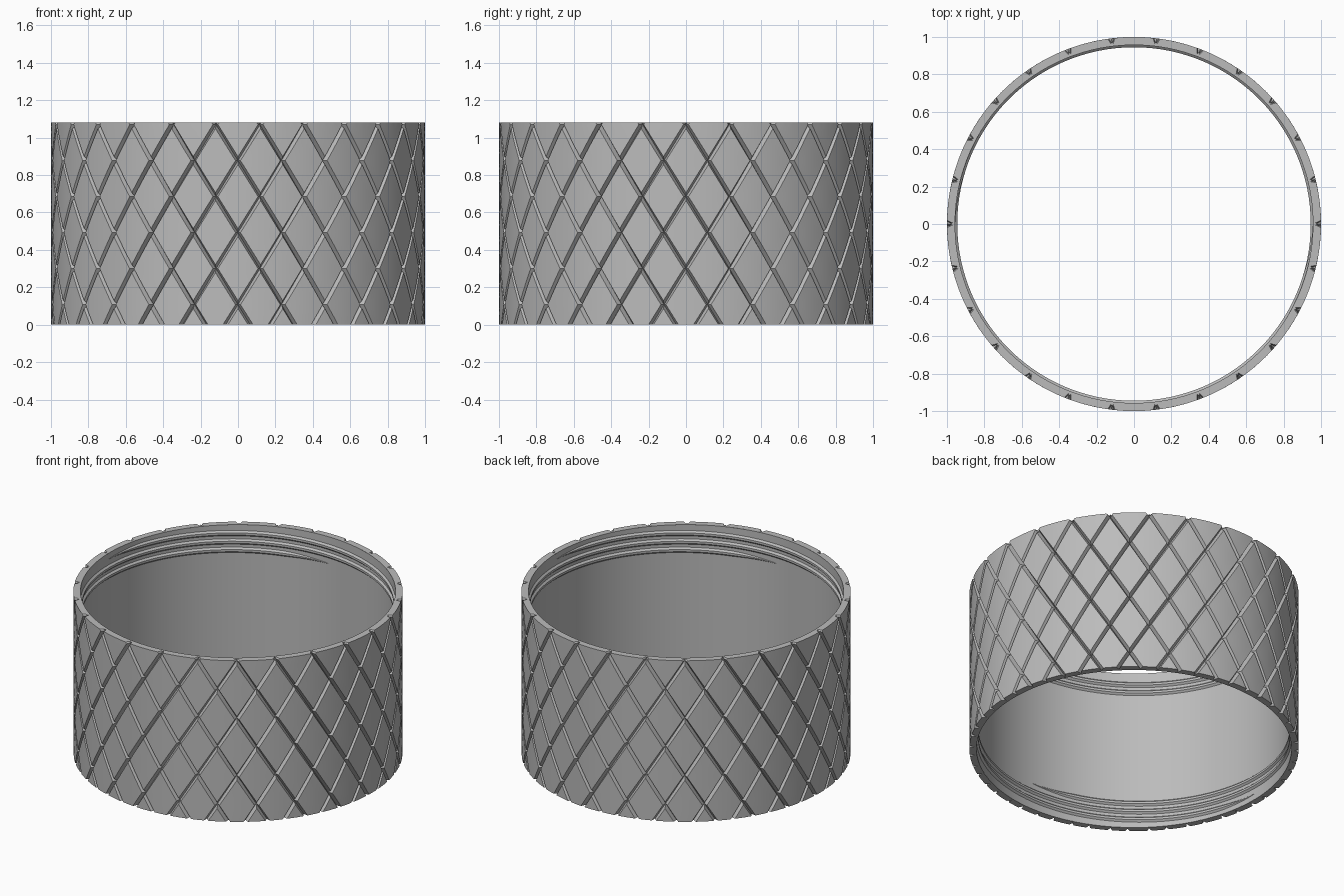
import bpy, bmesh, math
from mathutils import Matrix

if "Cube" in bpy.data.objects:
    bpy.data.objects.remove(bpy.data.objects["Cube"])

HEIGHT, BORE = 1.08, 0.957
COUNT = 26                       # grooves in each direction
STEP = 2 * math.pi / COUNT
RISE = 0.1925                    # height of half a diamond
DEPTH, HALF = 0.03, 0.0135       # groove section

grey = bpy.data.materials.new("satin_grey")
grey.use_nodes = True
grey.diffuse_color = (0.5, 0.5, 0.5, 1)
grey.node_tree.nodes["Principled BSDF"].inputs["Base Color"].default_value = (0.5, 0.5, 0.5, 1)


def polar(r, a, z):
    """Point at angle a, measured from the front towards +x."""
    return (r * math.sin(a), -r * math.cos(a), z)


def finish(bm, name, angle):
    mesh = bpy.data.meshes.new(name)
    bm.to_mesh(mesh)
    bm.free()
    mesh.materials.append(grey)
    obj = bpy.data.objects.new(name, mesh)
    bpy.context.collection.objects.link(obj)
    bpy.ops.object.select_all(action="DESELECT")
    obj.select_set(True)
    bpy.context.view_layer.objects.active = obj
    bpy.ops.object.shade_smooth_by_angle(angle=math.radians(angle))
    return obj


# Knurled outside: a lattice whose rows run along the two groove directions
w = HALF / STEP
offsets = [0, w, 0.28, 0.5, 0.72, 1 - w, 1]
last = len(offsets) - 2
bm = bmesh.new()
for i in range(COUNT):
    for k in range(-1, 7):
        grid = []
        for p in offsets:
            row = []
            for q in offsets:
                u, v = i + p, i + k + q
                r = 1 - DEPTH if p in (0, 1) or q in (0, 1) else 1
                row.append(bm.verts.new(polar(r, STEP * (1 + u + v) / 2, 1.07 - RISE * (v - u))))
            grid.append(row)
        for m in range(last + 1):
            for n in range(last + 1):
                a, b = grid[m][n], grid[m + 1][n]
                c, d = grid[m + 1][n + 1], grid[m][n + 1]
                if m in (0, last) and n in (0, last):      # mitre where grooves cross
                    tris = ((a, b, c), (a, c, d)) if m == n else ((a, b, d), (b, c, d))
                    for t in tris:
                        bm.faces.new(t)
                else:
                    bm.faces.new((a, b, c, d))
bmesh.ops.remove_doubles(bm, verts=bm.verts, dist=1e-5)
for f in bm.faces:
    f.normal_update()
    c = f.calc_center_median()
    if f.normal.x * c.x + f.normal.y * c.y < 0:
        f.normal_flip()

# Trim to height, then close both rims in to the bore
for z, side in ((HEIGHT, 1), (0, -1)):
    geom = bm.verts[:] + bm.edges[:] + bm.faces[:]
    bmesh.ops.bisect_plane(bm, geom=geom, dist=1e-6, plane_co=(0, 0, z),
                           plane_no=(0, 0, side), clear_outer=True)
for z, side in ((HEIGHT, 1), (0, -1)):
    rim = [e for e in bm.edges if e.is_boundary and all(abs(v.co.z - z) < 1e-4 for v in e.verts)]
    new = bmesh.ops.extrude_edge_only(bm, edges=rim)["geom"]
    for v in new:
        if isinstance(v, bmesh.types.BMVert):
            s = BORE / math.hypot(v.co.x, v.co.y)
            v.co.x *= s
            v.co.y *= s
    for f in new:
        if isinstance(f, bmesh.types.BMFace):
            f.normal_update()
            if f.normal.z * side < 0:
                f.normal_flip()
finish(bm, "knurled_sleeve", 25)

# Smooth bore
bm = bmesh.new()
SEG = 120
low, high = ([bm.verts.new(polar(BORE, 2 * math.pi * i / SEG, z)) for i in range(SEG)]
             for z in (0, HEIGHT))
for i in range(SEG):
    j = (i + 1) % SEG
    bm.faces.new((low[j], low[i], high[i], high[j]))
finish(bm, "bore_wall", 30)


# Two-start internal thread; the lower one is the upper one turned over
def thread(name, start, turned):
    section = [(0.002, -0.02), (-0.012, -0.007), (-0.012, 0.007), (0.002, 0.02)]
    steps, turns = 150, 1.25
    bm = bmesh.new()
    rings = []
    for i in range(steps + 1):
        t = i / steps
        full = min(1, 25 * min(t, 1 - t) + 0.05)
        rings.append([bm.verts.new(polar(BORE + dr * full, start + 2 * math.pi * turns * t,
                                         0.9 + 0.14 * t + dz * full)) for dr, dz in section])
    for a, b in zip(rings, rings[1:]):
        for n in range(4):
            m = (n + 1) % 4
            bm.faces.new((a[n], b[n], b[m], a[m]))
    bm.faces.new(rings[0])
    bm.faces.new(rings[-1])
    bmesh.ops.recalc_face_normals(bm, faces=bm.faces)
    if turned:
        turn = Matrix.Translation((0, 0, HEIGHT)) @ Matrix.Rotation(math.pi, 4, "X")
        bmesh.ops.transform(bm, matrix=turn, verts=bm.verts)
    finish(bm, name, 30)


for label, turned in (("upper", False), ("lower", True)):
    thread(label + "_thread_front_start", 0, turned)
    thread(label + "_thread_back_start", math.pi, turned)
